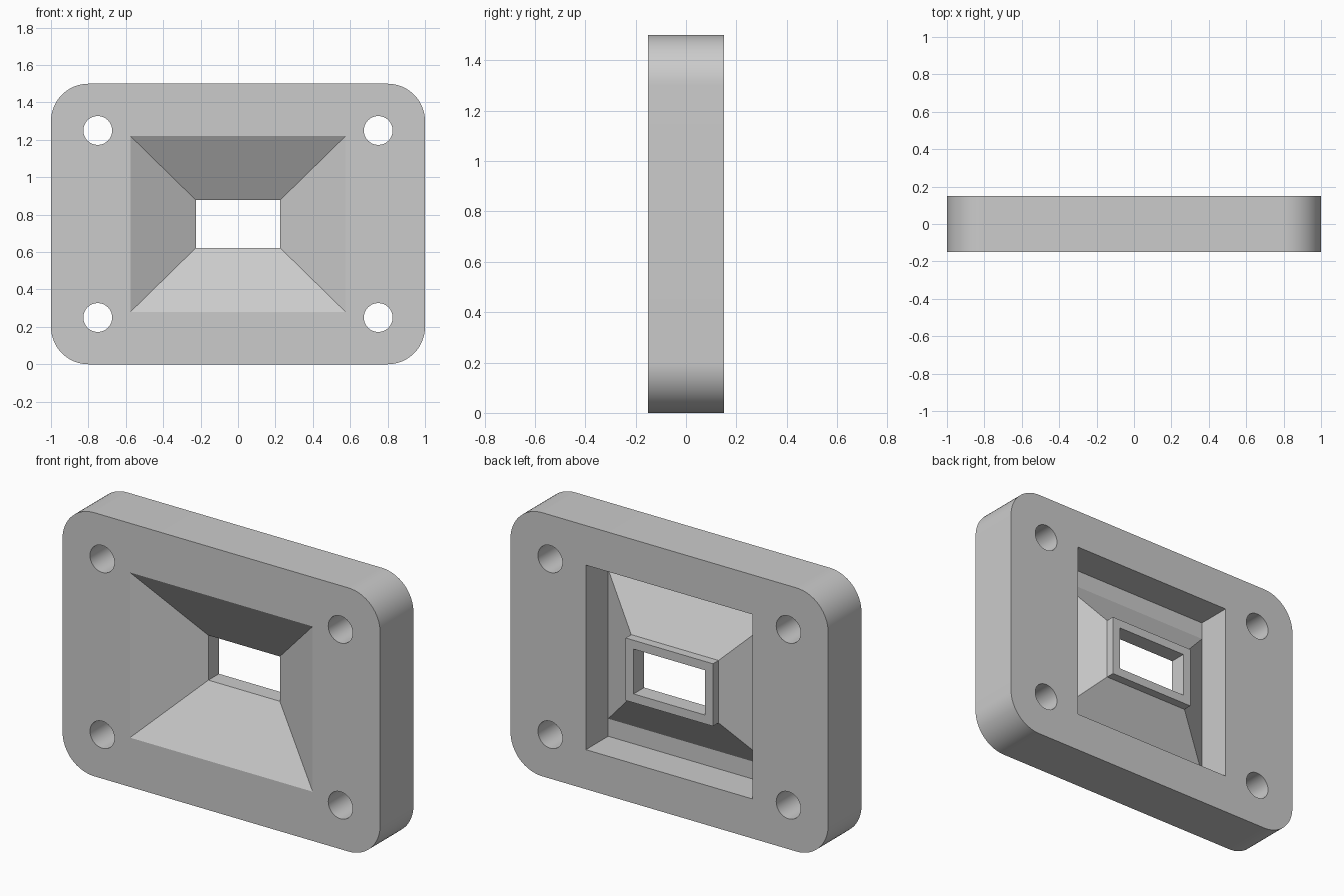
import bpy, bmesh, math
from mathutils import Matrix, Vector

cube = bpy.data.objects.get("Cube")
if cube:
    bpy.data.objects.remove(cube, do_unlink=True)

MID = 0.75      # height of the plate centre
BACK = 0.15     # half the plate thickness

grey = bpy.data.materials.new("plain grey")
grey.use_nodes = True
grey.diffuse_color = (0.6, 0.6, 0.6, 1)
grey.node_tree.nodes["Principled BSDF"].inputs["Base Color"].default_value = (0.6, 0.6, 0.6, 1)


def loft(name, sections):
    """Solid through outlines, each a (y, [(x, z), ...]) pair about the centre."""
    bm = bmesh.new()
    rings = [[bm.verts.new((x, y, MID + z)) for x, z in outline] for y, outline in sections]
    for a, b in zip(rings, rings[1:]):
        for i in range(len(a)):
            j = (i + 1) % len(a)
            bm.faces.new((a[i], a[j], b[j], b[i]))
    bm.faces.new(rings[0])
    bm.faces.new(rings[-1])
    bmesh.ops.recalc_face_normals(bm, faces=bm.faces)
    mesh = bpy.data.meshes.new(name)
    bm.to_mesh(mesh)
    bm.free()
    obj = bpy.data.objects.new(name, mesh)
    bpy.context.collection.objects.link(obj)
    mesh.materials.append(grey)
    return obj


def rect(hx, hz):
    return [(-hx, -hz), (hx, -hz), (hx, hz), (-hx, hz)]


def rounded(hx, hz, r, steps=16):
    pts = []
    for k, (sx, sz) in enumerate([(1, 1), (-1, 1), (-1, -1), (1, -1)]):
        for i in range(steps + 1):
            a = (k + i / steps) * math.pi / 2
            pts.append((sx * (hx - r) + r * math.cos(a), sz * (hz - r) + r * math.sin(a)))
    return pts


def circle(cx, cz, r, n=48):
    return [(cx + r * math.cos(t * math.tau / n), cz + r * math.sin(t * math.tau / n))
            for t in range(n)]


def combine(target, tool, operation):
    """Apply a boolean and drop the tool."""
    mod = target.modifiers.new(operation, "BOOLEAN")
    mod.operation, mod.object, mod.solver = operation, tool, "EXACT"
    graph = bpy.context.evaluated_depsgraph_get()
    mesh = bpy.data.meshes.new_from_object(target.evaluated_get(graph))
    target.modifiers.clear()
    target.data = mesh
    bpy.data.objects.remove(tool, do_unlink=True)


# Rounded plate
plate = loft("funnel_plate", [(-BACK, rounded(1, 0.75, 0.2)), (BACK, rounded(1, 0.75, 0.2))])

# Square recess in the back
combine(plate, loft("recess", [(-0.05, rect(0.525, 0.525)), (0.3, rect(0.525, 0.525))]),
        "DIFFERENCE")

# Sloped outer wall of the funnel with its collar, flush with the back
combine(plate, loft("funnel_wall", [(-0.1, rect(0.525, 0.425)), (-0.05, rect(0.525, 0.425)),
                                    (0.1, rect(0.275, 0.1775)), (BACK, rect(0.275, 0.1775))]),
        "UNION")

# Funnel mouth and straight throat, open from front to back
combine(plate, loft("funnel_mouth", [(-0.3, rect(0.575, 0.47)), (-BACK, rect(0.575, 0.47)),
                                     (0.055, rect(0.225, 0.1275)), (0.3, rect(0.225, 0.1275))]),
        "DIFFERENCE")

# Four bolt holes
for sx in (-1, 1):
    for sz in (-1, 1):
        hole = circle(0.75 * sx, 0.5 * sz, 0.077)
        combine(plate, loft("bolt_hole", [(-0.3, hole), (0.3, hole)]), "DIFFERENCE")

# Smooth corners and holes, crisp edges elsewhere
bpy.ops.object.select_all(action="DESELECT")
plate.select_set(True)
bpy.context.view_layer.objects.active = plate
bpy.ops.object.shade_smooth_by_angle(angle=math.radians(20))
plate.name = "funnel_plate"
